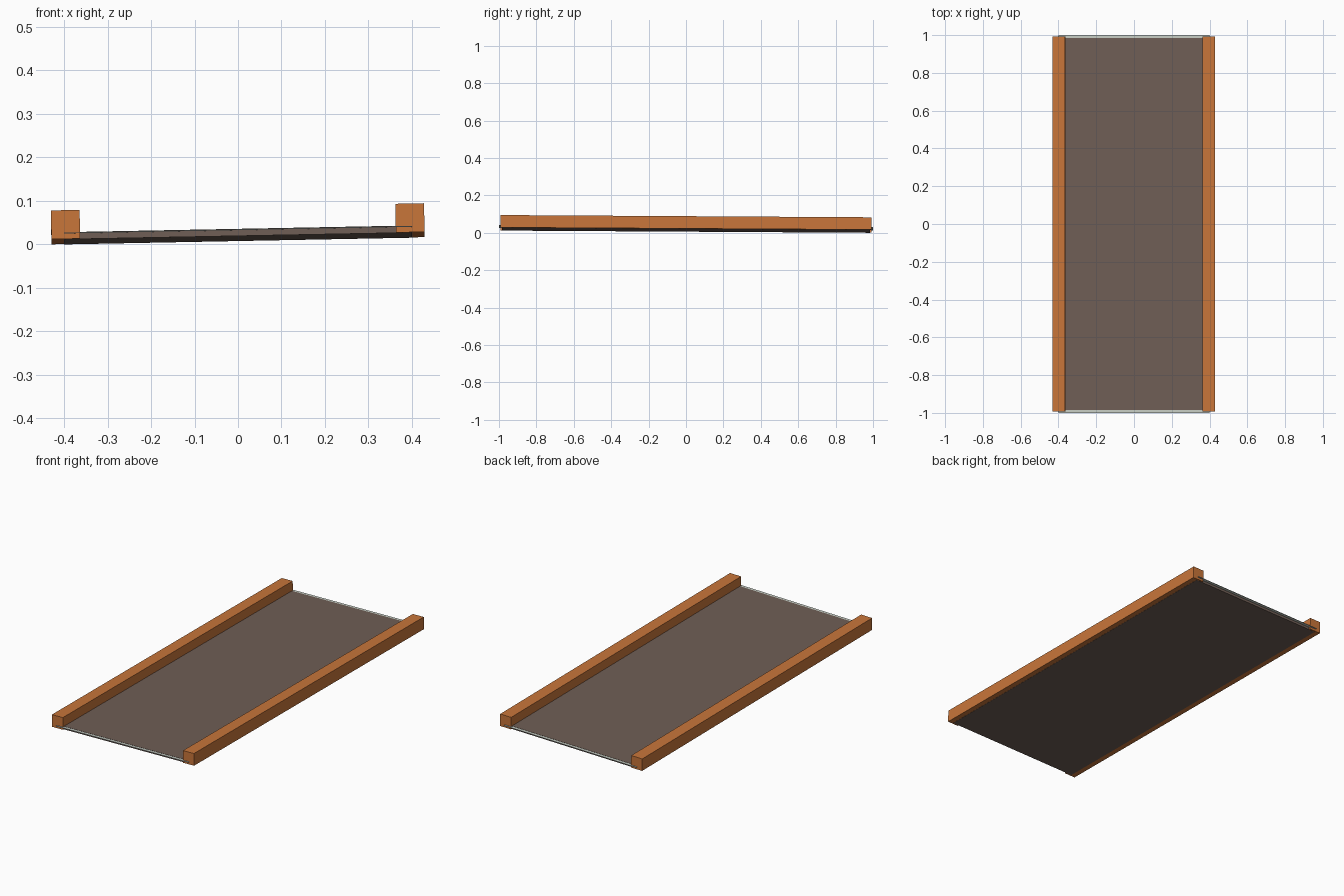
import bpy
import bmesh
from mathutils import Matrix, Vector

cube = bpy.data.objects.get("Cube")
if cube:
    bpy.data.objects.remove(cube, do_unlink=True)

# Whole assembly rests with a slight roll and pitch
TILT = (Matrix.Translation((0, 0, 0.0145))
        @ Matrix.Rotation(-0.006, 4, 'X')
        @ Matrix.Rotation(-0.0193, 4, 'Y'))


def make_material(name, color):
    mat = bpy.data.materials.new(name)
    mat.use_nodes = True
    mat.diffuse_color = (*color, 1)
    mat.node_tree.nodes["Principled BSDF"].inputs["Base Color"].default_value = (*color, 1)
    return mat


def make_box(name, low, high, mat):
    low, high = Vector(low), Vector(high)
    size = Matrix.Diagonal((*(high - low), 1))
    bm = bmesh.new()
    bmesh.ops.create_cube(bm, size=1, matrix=TILT @ Matrix.Translation((low + high) / 2) @ size)
    mesh = bpy.data.meshes.new(name)
    bm.to_mesh(mesh)
    bm.free()
    mesh.materials.append(mat)
    obj = bpy.data.objects.new(name, mesh)
    bpy.context.collection.objects.link(obj)
    return obj


orange = make_material("orange", (0.58, 0.18, 0.042))
brown = make_material("dull brown", (0.16, 0.112, 0.092))
pale = make_material("pale grey", (0.58, 0.62, 0.56))

# Flat deck, reaching halfway under the rails
make_box("deck", (-0.4, -0.984, -0.0008), (0.4, 0.984, 0.0155), brown)

# Thin pale sheet showing at both ends of the deck
make_box("end_sheet", (-0.4, -1.0, 0.0125), (0.4, 1.0, 0.0145), pale)

# Square side rails
for side, name in ((-1, "right_rail"), (1, "left_rail")):
    inner, outer = sorted((side * 0.363, side * 0.429))
    make_box(name, (inner, -0.992, 0), (outer, 0.992, 0.066), orange)
